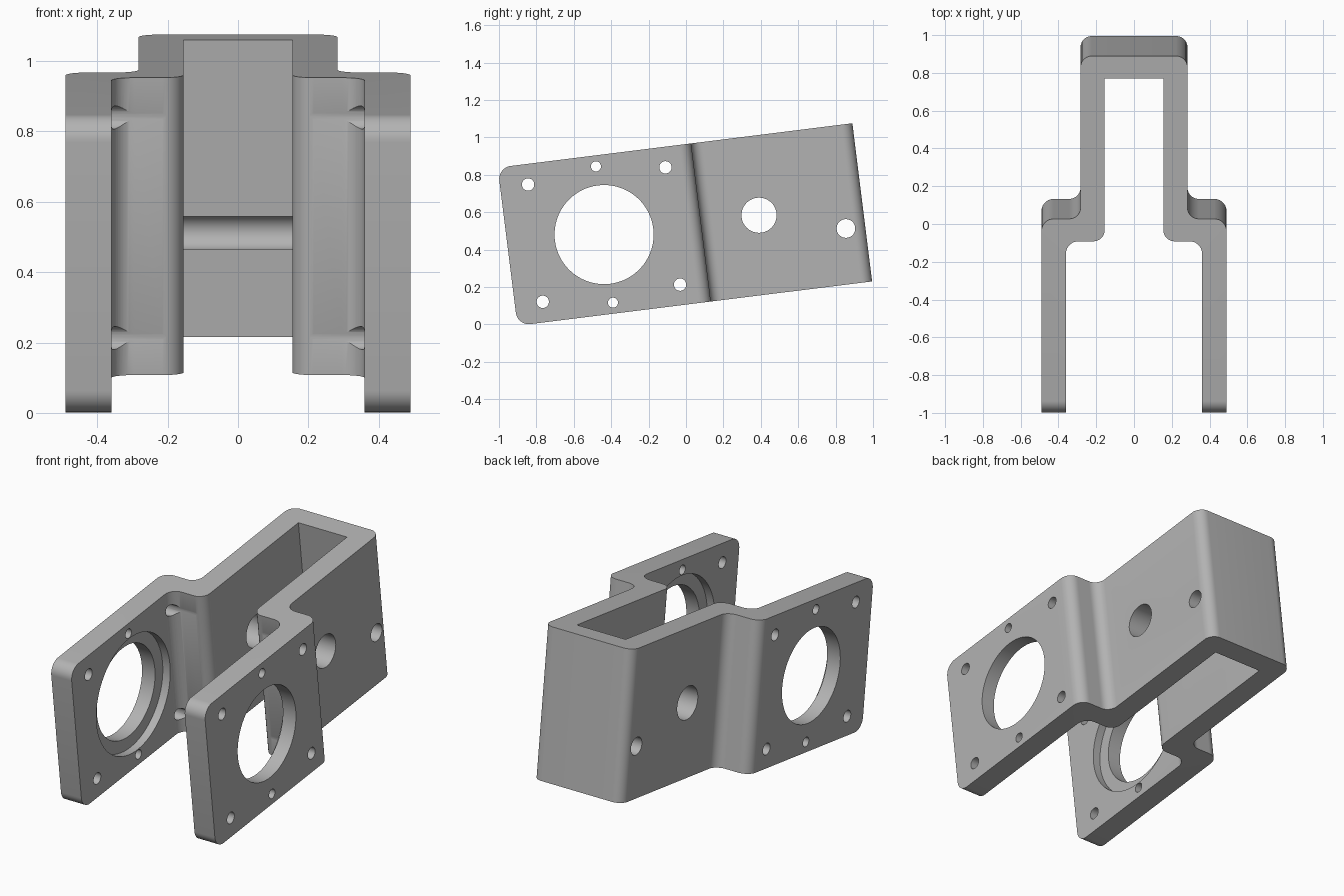
import bpy, bmesh, math
from mathutils import Vector, Matrix

cube = bpy.data.objects.get("Cube")
if cube:
    bpy.data.objects.remove(cube, do_unlink=True)

TILT = math.radians(7.12)
BOTTOM, TOP = 0.105, 0.957       # bracket height before tilting
MID = (BOTTOM + TOP) / 2
FRONT = -0.895
BORE_Y = -0.375

grey = bpy.data.materials.new("plain grey")
grey.use_nodes = True
colour = (0.45, 0.45, 0.45, 1)
grey.diffuse_color = colour
grey.node_tree.nodes["Principled BSDF"].inputs["Base Color"].default_value = colour


def rounded(corners, steps=10):
    """Round each (x, y, radius) corner of a right-angled outline."""
    pts = []
    for i, (x, y, r) in enumerate(corners):
        p = Vector((x, y))
        if r == 0:
            pts.append(p)
            continue
        a = (Vector(corners[i - 1][:2]) - p).normalized() * r
        b = (Vector(corners[(i + 1) % len(corners)][:2]) - p).normalized() * r
        for k in range(steps + 1):
            t = math.pi / 2 * k / steps
            pts.append(p + a * (1 - math.sin(t)) + b * (1 - math.cos(t)))
    return pts


def mirrored(side):
    return side + [(-x, y, r) for x, y, r in reversed(side)]


def make_object(name, bm):
    bmesh.ops.recalc_face_normals(bm, faces=bm.faces)
    mesh = bpy.data.meshes.new(name)
    bm.to_mesh(mesh)
    bm.free()
    mesh.materials.append(grey)
    obj = bpy.data.objects.new(name, mesh)
    bpy.context.collection.objects.link(obj)
    return obj


# Bracket body: stepped fork outline extruded upwards
outer = mirrored([(0.49, FRONT, 0), (0.49, 0.147, 0.065),
                  (0.283, 0.147, 0.06), (0.283, 1.016, 0.06)])
inner = mirrored([(-0.36, FRONT, 0), (-0.36, 0.027, 0.065),
                  (-0.155, 0.027, 0.06), (-0.155, 0.896, 0)])
bm = bmesh.new()
base = bm.faces.new([bm.verts.new((p.x, p.y, BOTTOM)) for p in rounded(outer + inner)])
ext = bmesh.ops.extrude_face_region(bm, geom=[base])
bmesh.ops.translate(bm, vec=(0, 0, TOP - BOTTOM),
                    verts=[v for v in ext["geom"] if isinstance(v, bmesh.types.BMVert)])

# Rounded front corners of the two arms
tips = [e for e in bm.edges
        if all(abs(v.co.y - FRONT) < 1e-4 for v in e.verts)
        and abs(e.verts[0].co.z - e.verts[1].co.z) < 1e-4]
bmesh.ops.bevel(bm, geom=tips, offset=0.07, segments=10, profile=0.5, affect='EDGES')
bracket = make_object("bracket", bm)

# Hole cutters, all running along x
cut = bmesh.new()


def drill(y, z, radius, x0, x1, sides=32):
    turn = Matrix.Translation(((x0 + x1) / 2, y, z)) @ Matrix.Rotation(math.pi / 2, 4, 'Y')
    bmesh.ops.create_cone(cut, cap_ends=True, segments=sides, radius1=radius,
                          radius2=radius, depth=x1 - x0, matrix=turn)


def stepped_bore(side):
    """Bearing bore with a wider recess on the inner face of the arm."""
    n = 72
    rings = []
    for x, r in ((0.3, 0.336), (0.407, 0.336), (0.407, 0.265), (0.6, 0.265)):
        rings.append([cut.verts.new((side * x, BORE_Y + r * math.cos(math.tau * k / n),
                                     MID + r * math.sin(math.tau * k / n))) for k in range(n)])
    for a, b in zip(rings, rings[1:]):
        for k in range(n):
            j = (k + 1) % n
            cut.faces.new((a[k], a[j], b[j], b[k]))
    cut.faces.new(rings[0])
    cut.faces.new(rings[-1])


for side in (1, -1):
    stepped_bore(side)
    x0, x1 = sorted((side * 0.2, side * 0.6))
    for dz in (1, -1):
        for dy in (1, -1):
            drill(BORE_Y + dy * 0.37, MID + dz * 0.316, 0.033, x0, x1)
        drill(BORE_Y + 0.002, MID + dz * 0.367, 0.027, x0, x1)
drill(0.46, MID, 0.094, -0.6, 0.6, 48)      # pivot hole
drill(0.912, 0.403, 0.05, -0.6, 0.6)        # rear pin hole
cutter = make_object("hole_cutter", cut)
cutter.hide_render = True

mod = bracket.modifiers.new("holes", 'BOOLEAN')
mod.operation = 'DIFFERENCE'
mod.solver = 'EXACT'
mod.object = cutter
bpy.context.view_layer.objects.active = bracket
bracket.select_set(True)
cutter.select_set(False)
bpy.ops.object.modifier_apply(modifier=mod.name)
bpy.data.objects.remove(cutter, do_unlink=True)

# Tilt the finished part and shade it
bracket.data.transform(Matrix.Rotation(TILT, 4, 'X'))
bpy.ops.object.shade_smooth_by_angle(angle=math.radians(30))
